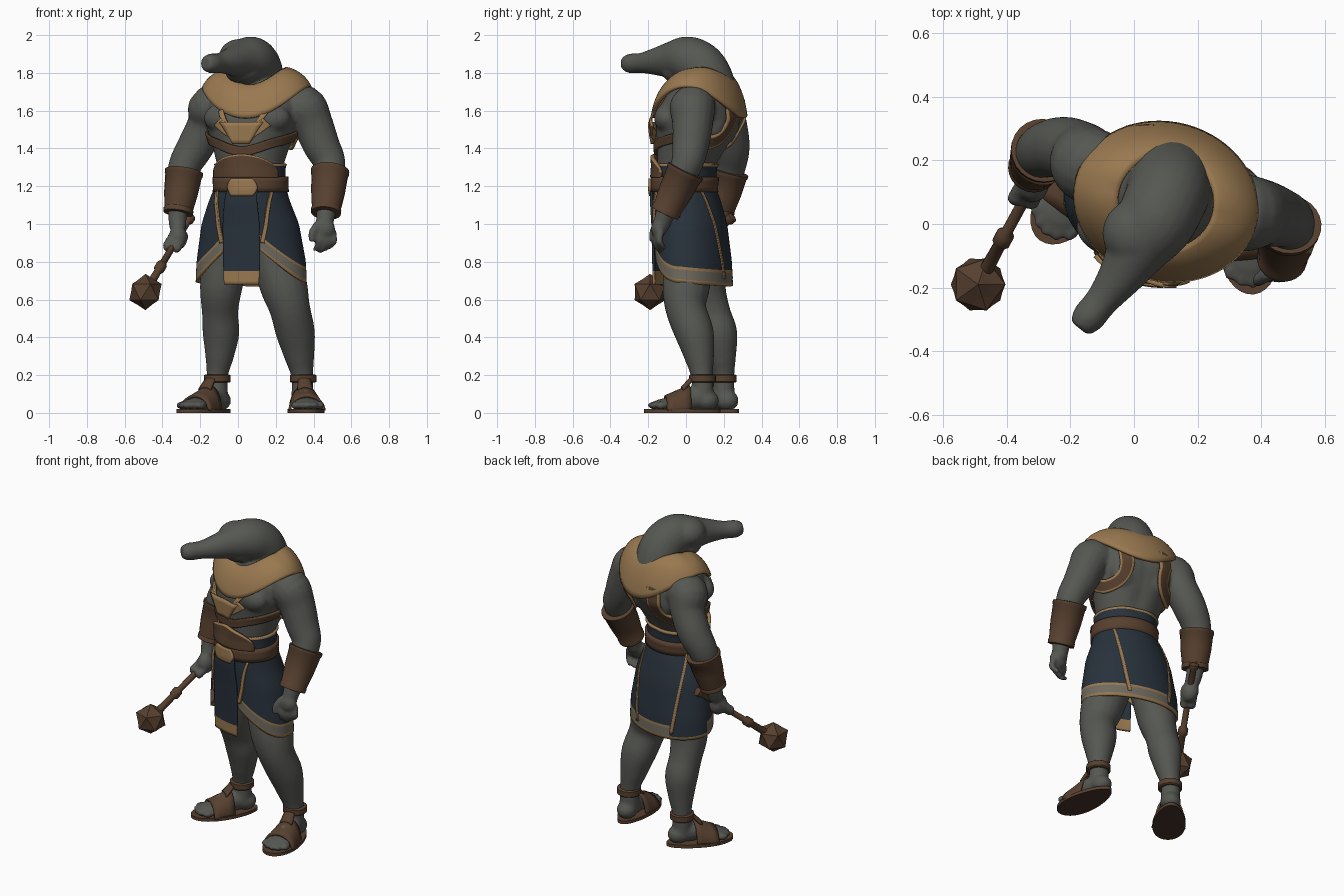
import bpy, bmesh
from math import sin, cos, pi, exp
from mathutils import Vector, Matrix

cube = bpy.data.objects.get("Cube")
if cube:
    bpy.data.objects.remove(cube)


def material(name, *rgb):
    mat = bpy.data.materials.new(name)
    mat.use_nodes = True
    mat.diffuse_color = (*rgb, 1)
    mat.node_tree.nodes["Principled BSDF"].inputs["Base Color"].default_value = (*rgb, 1)
    return mat


skin = material("grey_skin", .092, .096, .085)
gold = material("dull_gold", .32, .19, .08)
leather = material("brown_leather", .095, .051, .028)
sole_brown = material("dark_sole", .06, .032, .02)
navy = material("navy_cloth", .021, .031, .044)
beige = material("woven_trim", .16, .145, .115)


def finish(name, bm, mats, angle=.7):
    bmesh.ops.recalc_face_normals(bm, faces=bm.faces)
    mesh = bpy.data.meshes.new(name)
    bm.to_mesh(mesh)
    bm.free()
    for mat in mats:
        mesh.materials.append(mat)
    mesh.polygons.foreach_set("use_smooth", [angle > 0] * len(mesh.polygons))
    if angle > 0:
        mesh.set_sharp_from_angle(angle=angle)
    obj = bpy.data.objects.new(name, mesh)
    bpy.context.collection.objects.link(obj)
    return obj


def spline(points, steps=5):
    """Catmull-Rom samples through points of any dimension."""
    p = [Vector(q) for q in points]
    out = []
    for i in range(len(p) - 1):
        a, b, c, d = p[max(i - 1, 0)], p[i], p[i + 1], p[min(i + 2, len(p) - 1)]
        for k in range(steps):
            t = k / steps
            out.append(b + (c - a) * (t / 2) + (a * 2 - b * 5 + c * 4 - d) * (t * t / 2)
                       + (b * 3 - a - c * 3 + d) * (t ** 3 / 2))
    return out + [p[-1]]


def loft(bm, points, sides=18, steps=5):
    """Closed round tube through (x, y, z, radius) points."""
    path = spline(points, steps) if steps > 1 else [Vector(q) for q in points]
    last, side, rings = None, None, []
    for i, q in enumerate(path):
        t = (path[min(i + 1, len(path) - 1)] - path[max(i - 1, 0)]).to_3d().normalized()
        side = last.rotation_difference(t) @ side if last else t.orthogonal().normalized()
        last, other = t, t.cross(side)
        turn = [2 * pi * k / sides for k in range(sides)]
        rings.append([bm.verts.new(q.to_3d() + (side * cos(a) + other * sin(a)) * q.w) for a in turn])
    for r, s in zip(rings, rings[1:]):
        for k in range(sides):
            bm.faces.new((r[k - 1], r[k], s[k], s[k - 1]))
    bm.faces.new(rings[0])
    bm.faces.new(rings[-1])


def tube(name, points, mat, sides=24):
    bm = bmesh.new()
    loft(bm, points, sides, 1)
    return finish(name, bm, [mat])


def blob(bm, place, size, frame=Matrix()):
    matrix = frame @ Matrix.Translation(place) @ Matrix.Diagonal((*size, 1))
    bmesh.ops.create_uvsphere(bm, u_segments=20, v_segments=12, radius=1, matrix=matrix)


def patch(name, f, nu, nv, mats, pick=lambda u, v: 0, thick=.014):
    """Thin shell over the surface f(u, v)."""
    bm = bmesh.new()
    grid = [[bm.verts.new(f(i / nu, j / nv)) for j in range(nv + 1)] for i in range(nu + 1)]
    for i in range(nu):
        for j in range(nv):
            face = bm.faces.new((grid[i][j], grid[i + 1][j], grid[i + 1][j + 1], grid[i][j + 1]))
            face.material_index = pick((i + .5) / nu, (j + .5) / nv)
    bmesh.ops.remove_doubles(bm, verts=bm.verts, dist=.0002)
    obj = finish(name, bm, mats)
    shell = obj.modifiers.new("thickness", "SOLIDIFY")
    shell.thickness, shell.offset = thick, 0
    return obj


# Elliptical sections: height, centre x, centre y, half width, half depth
TORSO = [(.98, .06, .04, .2, .16), (1.18, .068, -.01, .172, .146), (1.3, .065, .0, .174, .15),
         (1.42, .07, .035, .208, .19), (1.55, .08, .065, .26, .228),
         (1.65, .095, .08, .255, .205), (1.74, .1, .09, .175, .145), (1.8, .1, .1, .12, .11)]
KILT = [(.64, .07, .045, .295, .19), (.8, .07, .04, .288, .188), (1.0, .065, .025, .255, .18),
        (1.12, .06, .005, .21, .17), (1.21, .066, -.01, .178, .153)]
YAW = Matrix.Rotation(-.26, 3, "Z")


def surface(rows, a, z, off=0):
    """Point on a section stack; angle a is zero at the front."""
    z0 = min(max(z, rows[0][0]), rows[-1][0])
    low, high = next((r, s) for r, s in zip(rows, rows[1:]) if z0 <= s[0])
    row = Vector(low).lerp(Vector(high), (z0 - low[0]) / (high[0] - low[0]))
    if rows is TORSO:
        off -= .018 * exp(-(sin(a) / .25) ** 2) * min(1, max(0, z - 1.25) * 8)
    return Vector((row[1], row[2], z)) + YAW @ Vector(((row[3] + off) * sin(a), -(row[4] + off) * cos(a), 0))


def strap(name, rows, path, width, mats, off=.014, edge=False):
    """Band of even width along an (angle, height) path on a section stack."""
    line = spline(path, 8)
    n = len(line) - 1

    def f(u, v):
        i = round(u * n)
        d = line[min(i + 1, n)] - line[max(i - 1, 0)]
        d = Vector((d.x * .22, d.y)).normalized() * width * (v - .5)
        return surface(rows, line[i].x - d.y / .22, line[i].y + d.x, off)
    return patch(name, f, n, 6, mats, lambda u, v: int(edge and abs(v - .5) > .33))


# Body: overlapping volumes fused into one smooth skin
body = bmesh.new()
sections = [[body.verts.new(surface(TORSO, 2 * pi * k / 40, .98 + .82 * j / 24)) for k in range(40)]
            for j in range(25)]
for r, s in zip(sections, sections[1:]):
    for k in range(40):
        body.faces.new((r[k - 1], r[k], s[k], s[k - 1]))
body.faces.new(sections[0])
body.faces.new(sections[-1])
for side in (-1, 1):
    frame = YAW.to_4x4()
    blob(body, (0, 0, 0), (.13, .08, .085), Matrix.Translation(surface(TORSO, side * .6, 1.56, -.07)) @ frame)
    blob(body, (0, 0, 0), (.1, .08, .13), Matrix.Translation(surface(TORSO, pi - side * .6, 1.55, -.085)) @ frame)

# Neck, head and long snout
loft(body, [(.11, .13, 1.6, .165), (.11, .12, 1.74, .14), (.1, .08, 1.83, .13), (.065, .005, 1.87, .124),
            (.012, -.075, 1.868, .1), (-.04, -.16, 1.86, .073), (-.1, -.24, 1.852, .053),
            (-.145, -.295, 1.85, .052), (-.172, -.328, 1.85, .036)], 24)
blob(body, (.03, -.03, 1.81), (.1, .1, .07))
blob(body, (.01, -.03, 1.89), (.11, .11, .09))

# Arms
loft(body, [(.27, .05, 1.6, .11), (.345, .035, 1.615, .122), (.395, .035, 1.53, .108), (.44, .025, 1.42, .098),
            (.485, .005, 1.32, .085), (.48, -.05, 1.2, .07), (.463, -.115, 1.04, .05), (.455, -.135, .98, .045)])
loft(body, [(-.06, .16, 1.6, .11), (-.14, .185, 1.615, .122), (-.165, .22, 1.53, .103), (-.225, .24, 1.41, .098),
            (-.285, .23, 1.3, .086), (-.305, .2, 1.17, .07), (-.32, .17, 1.04, .05), (-.318, .15, .98, .045)])

# Open left hand
blob(body, (.457, -.145, .975), (.058, .04, .055))
for i in range(4):
    x, y, drop = .42 + .027 * i, -.155 + .008 * i, .012 * abs(i - 1)
    loft(body, [(x, y, .96, .02), (x + .008, y - .012, .915, .018), (x, y, .87 + drop, .016),
                (x - .02, y + .02, .85 + drop, .011)], 10)
loft(body, [(.425, -.155, 1., .024), (.392, -.175, .95, .021), (.39, -.185, .905, .014)], 10)

# Right fist around the club
butt, club_top = Vector((-.25, .25, 1.04)), Vector((-.49, -.19, .64))
axis = (club_top - butt).normalized()
grip = butt.lerp(club_top, .28)
blob(body, grip, (.05, .06, .065))
for i in range(4):
    knuckle = grip + axis * (.032 * i - .045)
    blob(body, knuckle + Vector((-.03, -.01, -.012)), (.034, .026, .034))
    blob(body, knuckle + Vector((.012, -.025, -.022)), (.028, .022, .028))

# Legs
loft(body, [(.15, .04, 1.02, .13), (.2, .02, .82, .13), (.245, .0, .66, .125), (.275, .0, .55, .108),
            (.305, .045, .42, .103), (.325, .07, .3, .08), (.34, .085, .19, .058), (.34, .09, .05, .06)], 20)
loft(body, [(-.02, .06, 1.02, .13), (-.065, .09, .82, .125), (-.09, .1, .66, .112), (-.095, .14, .53, .096),
            (-.09, .175, .42, .097), (-.098, .19, .3, .076), (-.11, .2, .19, .056), (-.11, .2, .05, .06)], 20)

# Feet and sandals
for label, x, y, turn in (("left", .345, .09, .1), ("right", -.11, .2, -.64)):
    frame = Matrix.Translation((x, y, 0)) @ Matrix.Rotation(turn, 4, "Z")
    blob(body, (0, .02, .065), (.06, .065, .055), frame)
    blob(body, (0, -.06, .075), (.06, .13, .06), frame)
    blob(body, (0, -.17, .045), (.08, .1, .035), frame)
    for i in range(5):
        blob(body, (.034 * (i - 2), -.262 + .008 * (i - 2) ** 2, .04), (.02, .034, .021), frame)

    sole = bmesh.new()
    rim = []
    for k in range(36):
        t = 2 * pi * k / 36
        rim.append(sole.verts.new(frame @ Vector((.095 * sin(t) * (1 - .2 * cos(t)), .203 * cos(t) - .11, 0))))
    base = sole.faces.new(rim)
    top = bmesh.ops.extrude_face_region(sole, geom=[base])["geom"]
    bmesh.ops.translate(sole, verts=[g for g in top if isinstance(g, bmesh.types.BMVert)], vec=(0, 0, .02))
    bmesh.ops.recalc_face_normals(sole, faces=sole.faces)
    for face in sole.faces:
        face.material_index = int(face.normal.z < -.5)
    finish(label + "_sandal_sole", sole, [leather, sole_brown])

    def arch(u, v):
        return frame @ Vector(((.092 - .016 * v) * cos(pi * u), -.2 + .13 * v, .012 + (.075 + .055 * v) * sin(pi * u)))
    patch(label + "_toe_strap", arch, 20, 4, [leather])
    patch(label + "_instep_strap", lambda u, v: frame @ Vector((
        (u - .5) * (.08 - .02 * v), -.11 + .055 * v, .135 + .06 * v - (u - .5) ** 2 * .06)), 4, 6, [leather])
    tube(label + "_ankle_strap", [(x, y - .003, z, r) for z, r in
                                  ((.16, .064), (.166, .071), (.198, .071), (.203, .064))], leather)

skin_obj = finish("body", body, [skin])
fuse = skin_obj.modifiers.new("fuse", "REMESH")
fuse.mode, fuse.voxel_size, fuse.use_smooth_shade = "VOXEL", .01, True
soften = skin_obj.modifiers.new("soften", "SMOOTH")
soften.factor, soften.iterations = .5, 5

# Forearm guards with raised rims
for label, a, b in (("left", (.488, .0, 1.285), (.465, -.112, 1.055)), ("right", (-.285, .232, 1.28), (-.318, .175, 1.055))):
    a, b = Vector(a), Vector(b)
    rings = [(0, .086), (.01, .102), (.09, .101), (.11, .097), (.5, .09), (.88, .077), (.9, .08), (.99, .079), (1, .06)]
    tube(label + "_forearm_guard", [(*a.lerp(b, t), r) for t, r in rings], leather)


# Draped collar
def collar(u, v):
    a, s = 2 * pi * u, .5 * v + .5 * sin(v * pi / 2)
    side, back = sin(a) ** 2, max(0, -cos(a))
    inner = 1.73 + .085 * side + .05 * back
    outer = 1.56 + .165 * side
    spread = YAW @ Vector(((.15 + .135 * s) * sin(a), -(.15 + .092 * s) * cos(a), 0))
    return Vector((.1, .07, inner + (outer - inner) * v ** 1.6)) + spread


patch("collar", collar, 64, 10, [gold], thick=.02)


# Kilt with a hem that rises to the front opening
def kilt(u, v):
    a = 2 * pi * u
    hem = .95 - .26 * abs(sin(a)) if cos(a) > 0 else .69 - .02 * abs(cos(a))
    steps = (0, .018, .07, .085)
    j = round(v * 15)
    z = hem + steps[j] if j < 4 else hem + .085 + (1.2 - hem - .085) * (j - 3) / 12
    return surface(KILT, a, z)


def kilt_colour(u, v):
    row = int(v * 15)
    if .6 < u < .76 and row > 0:
        return 0
    return (1, 2, 1)[row] if row < 3 else 0


patch("kilt", kilt, 72, 15, [navy, gold, beige], kilt_colour)
patch("loincloth", lambda u, v: surface(KILT, (u - .5) * (.62 + .2 * v), .68 + .5 * v, .016), 24, 28,
      [navy, gold], lambda u, v: int(v < .15))
for label, a, shift in (("left", 1, .35), ("right", -1, 0)):
    strap(label + "_front_trim", KILT, [(a * .82, 1.17), (a * .58, 1.05), (a * .4, .9)], .018, [gold], .012)
    strap(label + "_back_trim", KILT, [(a * (2.05 + shift), 1.18), (a * (2.3 + shift), .98),
                                       (a * (2.5 + shift), .71)], .016, [gold], .006)

# Waist cloth, belt, buckle and belly plate
patch("waist_cloth", lambda u, v: surface(TORSO, 2 * pi * u, 1.22 + .1 * v, .008), 48, 8, [navy, gold],
      lambda u, v: int(v > .88))
patch("belt", lambda u, v: surface(TORSO, 2 * pi * u, 1.17 + .08 * v, .016), 48, 3, [leather], thick=.028)
patch("buckle", lambda u, v: surface(TORSO, (u - .5) * .8 * (.7 + .3 * sin(pi * v)), 1.15 + .09 * v, .036), 12, 8, [gold])
patch("belly_plate", lambda u, v: surface(TORSO, (u - .5) * 2.1, 1.245 + v * (.03 + .095 * sin(pi * u) ** .7), .026),
      24, 14, [leather, gold], lambda u, v: int(v > .93), .02)

# Harness straps and chest ornament
strap("chest_strap", TORSO, [(-1.7, 1.47), (-.8, 1.43), (0, 1.385), (.8, 1.43), (1.7, 1.47)], .05,
      [leather], .012)
for label, a in (("left", 1), ("right", -1)):
    strap(label + "_back_strap", TORSO, [(pi - a * .5, 1.66), (pi - a * .47, 1.52), (pi - a * .65, 1.45),
                                         (pi - a * 1.05, 1.43), (pi - a * 1.45, 1.47)], .07, [leather, gold], .02, True)
    strap(label + "_ornament_cord", TORSO, [(a * .25, 1.5), (a * .46, 1.6)], .022, [gold], .026)
    strap(label + "_ornament_wing", TORSO, [(a * .1, 1.465), (a * .32, 1.5), (a * .5, 1.54)], .055, [gold], .026)
patch("ornament_centre", lambda u, v: surface(TORSO, (u - .5) * (.4 + .45 * v), 1.425 + .115 * v, .034), 8, 5, [gold])

# Spiked club
shape = [(0, .015), (.01, .028), (.05, .028), (.07, .018), (.62, .018), (.64, .029), (.7, .029), (.72, .02), (.95, .023)]
tube("club_handle", [(*butt.lerp(club_top, t), r) for t, r in shape], leather, 12)
head = bmesh.new()
bmesh.ops.create_icosphere(head, subdivisions=2, radius=.08, matrix=Matrix.Translation(club_top))
for vert in head.verts:
    if len(vert.link_edges) == 5:
        vert.co += (vert.co - club_top) * .2
finish("club_head", head, [leather], 0)
